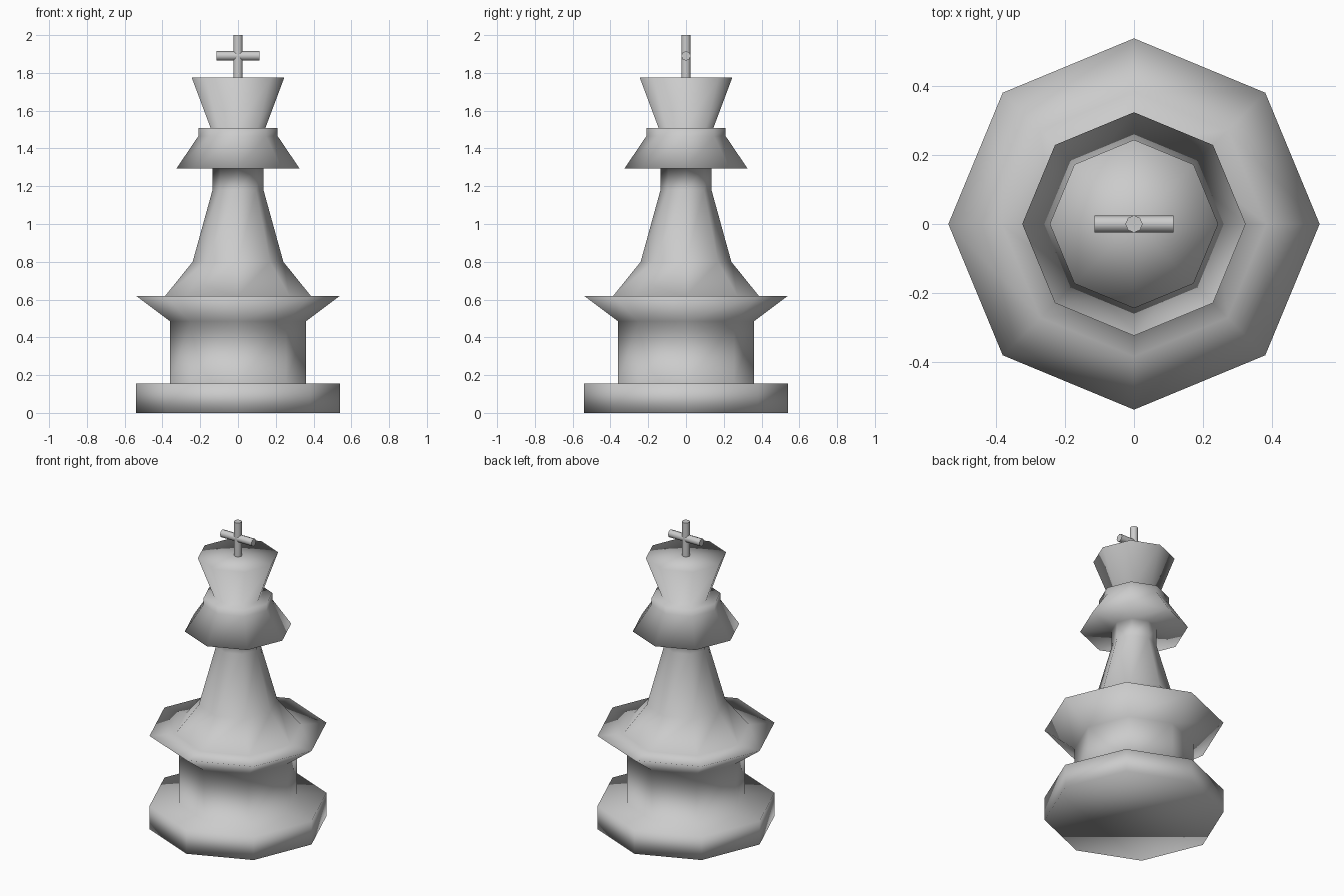
import bpy
from math import cos, sin, tau, pi

if "Cube" in bpy.data.objects:
    bpy.data.objects.remove(bpy.data.objects["Cube"])

SIDES = 8


def lathe(name, profile):
    """Revolve (radius, z) points, bottom to top, into a closed eight-sided solid."""
    verts = [(r * cos(tau * i / SIDES), r * sin(tau * i / SIDES), z)
             for r, z in profile for i in range(SIDES)]
    faces = []
    for k in range(len(profile) - 1):
        a, b = k * SIDES, (k + 1) * SIDES
        for i in range(SIDES):
            j = (i + 1) % SIDES
            faces.append((a + i, a + j, b + j, b + i))
    # bottom cap, and a top cap fanned from its centre
    faces.append(tuple(reversed(range(SIDES))))
    top = (len(profile) - 1) * SIDES
    verts.append((0, 0, profile[-1][1]))
    faces += [(top + i, top + (i + 1) % SIDES, len(verts) - 1) for i in range(SIDES)]
    mesh = bpy.data.meshes.new(name)
    mesh.from_pydata(verts, [], faces)
    mesh.shade_smooth()
    obj = bpy.data.objects.new(name, mesh)
    bpy.context.collection.objects.link(obj)
    return obj


def rod(name, radius, length, z, rotation=(0, 0, 0)):
    bpy.ops.mesh.primitive_cylinder_add(vertices=SIDES, radius=radius, depth=length,
                                        location=(0, 0, z), rotation=rotation)
    obj = bpy.context.object
    obj.name = name
    bpy.ops.object.shade_smooth_by_angle(angle=pi / 3)


# turned body: base, drum, flange, tapered stem, collar, flared crown
lathe("chess_king_body", [
    (0.54, 0.0), (0.54, 0.155),
    (0.36, 0.155), (0.36, 0.485),
    (0.54, 0.62), (0.385, 0.62),
    (0.24, 0.80), (0.135, 1.18), (0.135, 1.295),
    (0.325, 1.295), (0.21, 1.465), (0.21, 1.508),
    (0.145, 1.508), (0.245, 1.775),
])

# cross on top
rod("cross_upright", 0.025, 0.23, 1.885)
rod("cross_bar", 0.025, 0.23, 1.89, (0, pi / 2, 0))
